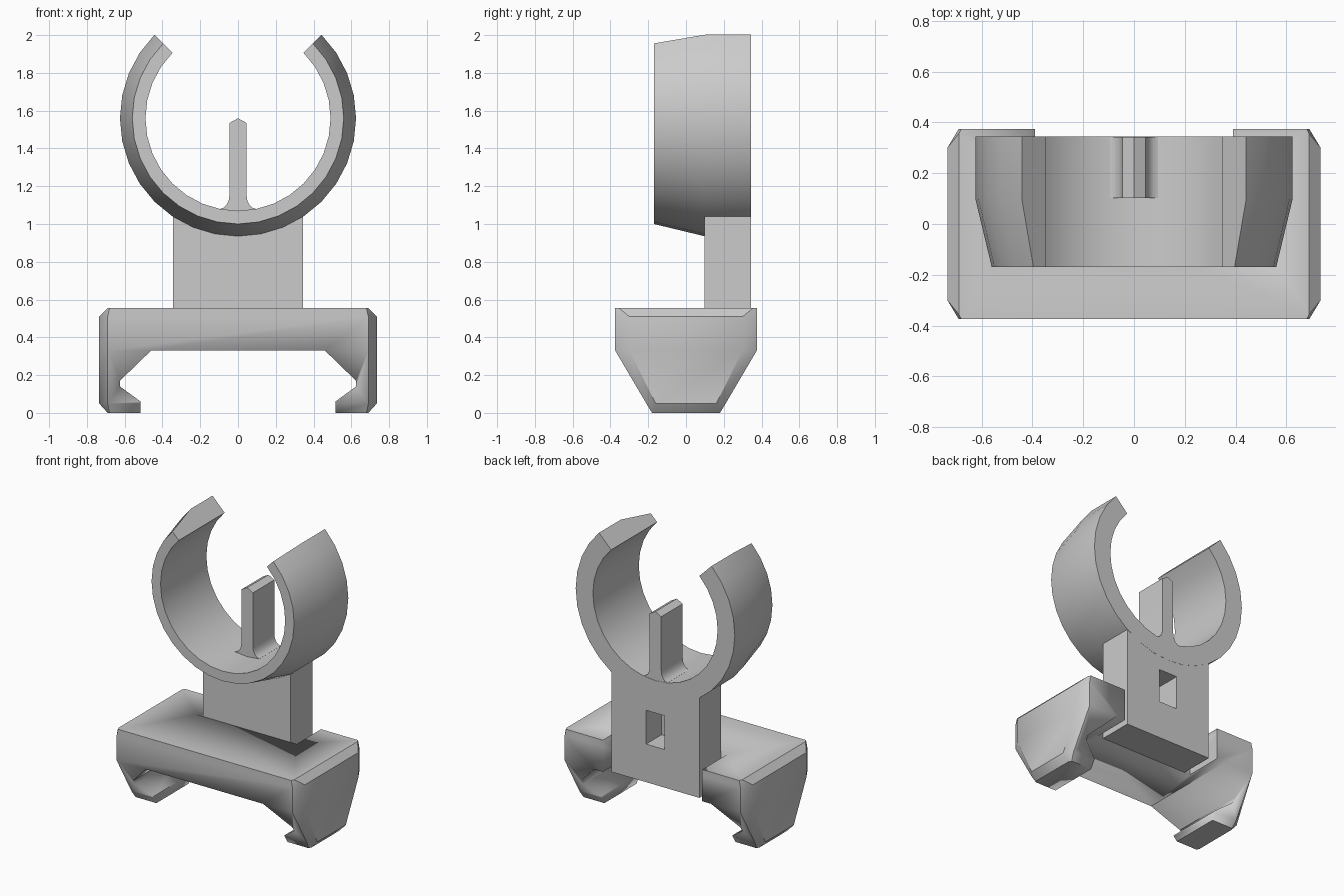
import bpy, bmesh
from math import sin, cos, pi, radians, sqrt

if "Cube" in bpy.data.objects:
    bpy.data.objects.remove(bpy.data.objects["Cube"])


def finish(name, bm, angle=35):
    bmesh.ops.recalc_face_normals(bm, faces=bm.faces)
    me = bpy.data.meshes.new(name)
    bm.to_mesh(me)
    bm.free()
    ob = bpy.data.objects.new(name, me)
    bpy.context.collection.objects.link(ob)
    bpy.ops.object.select_all(action='DESELECT')
    ob.select_set(True)
    bpy.context.view_layer.objects.active = ob
    bpy.ops.object.shade_smooth_by_angle(angle=radians(angle))
    return ob


def loft(name, rings, angle=35):
    """Skin a list of equal-length closed rings and cap both ends."""
    bm = bmesh.new()
    vs = [[bm.verts.new(p) for p in ring] for ring in rings]
    n = len(rings[0])
    for a, b in zip(vs, vs[1:]):
        for i in range(n):
            j = (i + 1) % n
            bm.faces.new((a[i], a[j], b[j], b[i]))
    bm.faces.new(vs[0])
    bm.faces.new(vs[-1])
    return finish(name, bm, angle)


def extrude_y(name, half, y0, y1):
    """Mirror a right-hand (x, z) outline and extrude it along y."""
    prof = half + [(-x, z) for x, z in reversed(half) if x > 1e-6]
    return loft(name, [[(x, y, z) for x, z in prof] for y in (y0, y1)])


def cut(target, cutter):
    mod = target.modifiers.new("cut", 'BOOLEAN')
    mod.operation = 'DIFFERENCE'
    mod.solver = 'EXACT'
    mod.object = cutter
    bpy.context.view_layer.objects.active = target
    bpy.ops.object.modifier_apply(modifier=mod.name)
    bpy.data.objects.remove(cutter)


# Clamp base: stacked chamfered cross-sections (z, x half, y half, x chamfer, y chamfer)
def octagon(z, x, y, cx, cy):
    pts = [(x, y - cy), (x - cx, y), (cx - x, y), (-x, y - cy),
           (-x, cy - y), (cx - x, -y), (x - cx, -y), (x, cy - y)]
    return [(px, py, z) for px, py in pts]


base = loft("clamp_base", [octagon(*s) for s in (
    (0.0, 0.69, 0.18, 0.01, 0.02),
    (0.05, 0.735, 0.21, 0.045, 0.05),
    (0.33, 0.735, 0.375, 0.045, 0.075),
    (0.51, 0.735, 0.375, 0.045, 0.075),
    (0.555, 0.69, 0.375, 0.01, 0.02))])

# Rail channel underneath, with hooked feet
cut(base, extrude_y("channel_cutter", [
    (0.515, -0.1), (0.515, 0.06), (0.625, 0.14), (0.625, 0.17), (0.46, 0.33)],
    -0.6, 0.6))

# Notch in the back that the post drops into
cut(base, extrude_y("notch_cutter", [(0.39, 0.2), (0.39, 0.7)], 0.10, 0.6))

# Post, its top following the underside of the ring
CZ, R_IN, R_FRONT, R_OUT = 1.56, 0.49, 0.56, 0.625
top = [(x, CZ - sqrt(0.58 ** 2 - x * x)) for x in (0.345, 0.25, 0.15, 0.05)]
post = extrude_y("post", [(0.345, 0.33)] + top, 0.098, 0.344)
cut(post, extrude_y("slot_cutter", [(0.073, 0.60), (0.073, 0.84)], 0.17, 0.6))

# Open ring holder: swept section with a tapered front
section = [(R_IN, -0.17), (R_FRONT, -0.17), (R_OUT, 0.10),
           (R_OUT, 0.345), (R_IN, 0.345)]
STEPS = 24
angles = [radians(135 + 270 * i / STEPS) for i in range(STEPS + 1)]
loft("ring_holder", [[(r * cos(a), y, CZ + r * sin(a)) for r, y in section]
                     for a in angles], 25)

# Centre fin with flared foot and pointed top
flare = [(0.095 - 0.05 * sin(t * pi / 8), 1.155 - 0.075 * cos(t * pi / 8))
         for t in range(5)]
extrude_y("centre_fin", [(0.095, 1.06)] + flare + [(0.045, 1.535), (0.0, 1.56)],
          0.102, 0.343)
